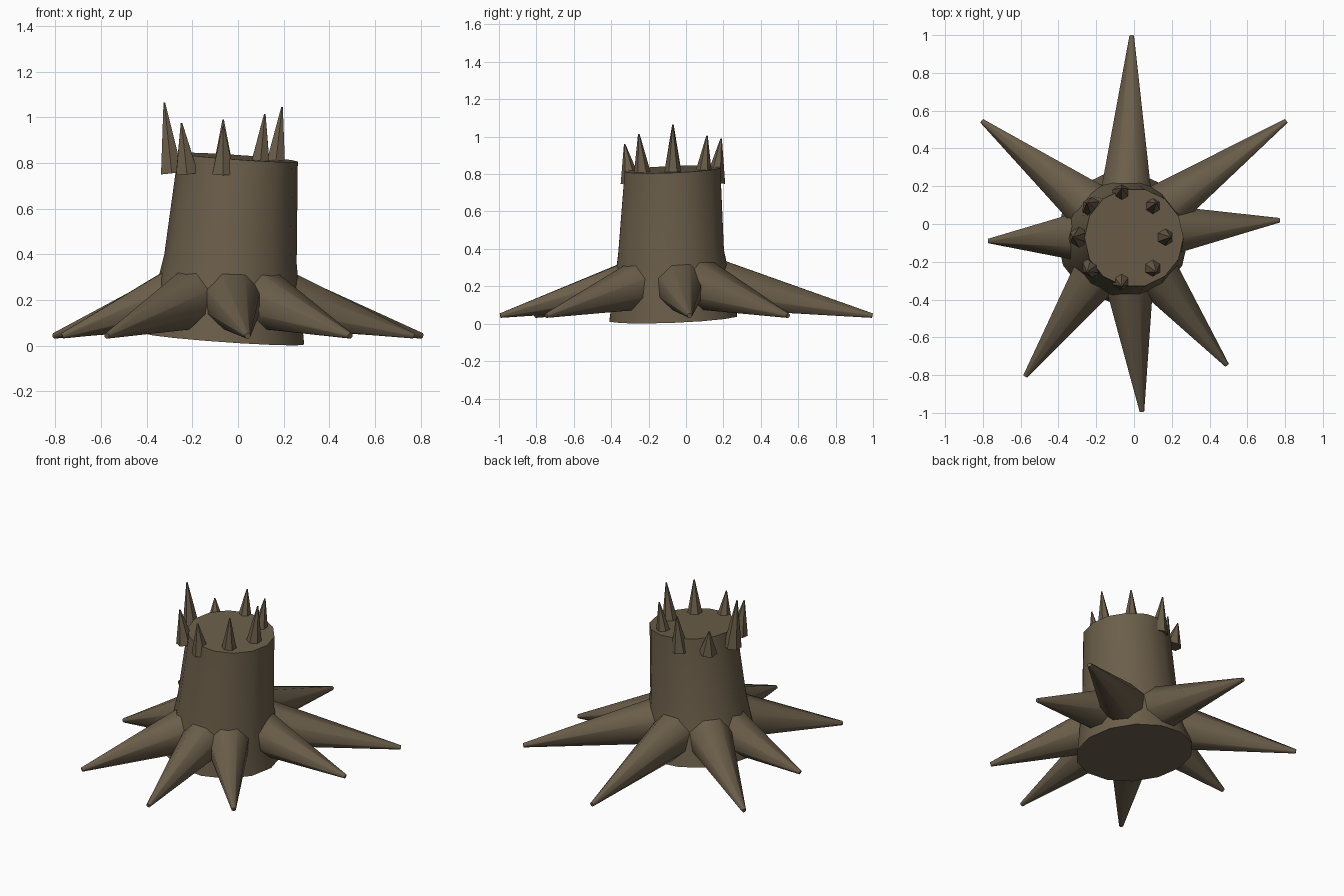
import bpy, bmesh, math
from mathutils import Vector

if "Cube" in bpy.data.objects:
    bpy.data.objects.remove(bpy.data.objects["Cube"])

bark = bpy.data.materials.new("bark brown")
bark.diffuse_color = (0.147, 0.112, 0.068, 1)
bark.use_nodes = True
bark.node_tree.nodes["Principled BSDF"].inputs["Base Color"].default_value = bark.diffuse_color


def make(name, rings, smooth=None):
    """Skin a list of vertex rings, closing both ends."""
    bm = bmesh.new()
    loops = [[bm.verts.new(p) for p in ring] for ring in rings]
    n = len(loops[0])
    for a, b in zip(loops, loops[1:]):
        for i in range(n):
            j = (i + 1) % n
            bm.faces.new((a[i], a[j], b[j], b[i]))
    bm.faces.new(loops[0][::-1])
    bm.faces.new(loops[-1])
    bmesh.ops.recalc_face_normals(bm, faces=bm.faces)
    me = bpy.data.meshes.new(name)
    bm.to_mesh(me)
    bm.free()
    me.materials.append(bark)
    ob = bpy.data.objects.new(name, me)
    bpy.context.collection.objects.link(ob)
    if smooth:
        bpy.ops.object.select_all(action='DESELECT')
        ob.select_set(True)
        bpy.context.view_layer.objects.active = ob
        bpy.ops.object.shade_smooth_by_angle(angle=math.radians(smooth))
    return ob


def cone(name, base, tip, r0, r1, sides, turn, smooth=None):
    """Tapered spike from base to tip, its section square to the axis."""
    base, tip = Vector(base), Vector(tip)
    axis = (tip - base).normalized()
    ref = Vector((0, 0, 1)) if abs(axis.z) < 0.8 else Vector((0, 1, 0))
    side = axis.cross(ref).normalized()
    up = side.cross(axis)
    rings = []
    for c, r in ((base, r0), (tip, r1)):
        rings.append([c + r * (math.cos(a) * side + math.sin(a) * up)
                      for a in (turn + math.tau * i / sides for i in range(sides))])
    return make(name, rings, smooth)


# Leaning, flared trunk: centre x, y, z and radius of each ring
trunk = []
for cx, cy, cz, r in ((-0.06, -0.068, 0.029, 0.35),
                      (-0.033, -0.08, 0.38, 0.29),
                      (0.0, -0.072, 0.825, 0.262)):
    ring = []
    for i in range(14):
        a = math.tau * i / 14
        dx, dy = r * math.cos(a), r * math.sin(a)
        ring.append((cx + dx, cy + dy, cz - 0.07 * dx + 0.04 * dy))
    trunk.append(ring)
make("trunk", trunk, 50)

# Roots spreading from the trunk to tips on the ground
root_tips = ((0.77, 0.02), (0.805, 0.545), (-0.012, 0.997), (-0.805, 0.545),
             (-0.77, -0.09), (-0.575, -0.805), (0.042, -0.993), (0.492, -0.747))
for i, (x, y) in enumerate(root_tips):
    c = Vector((-0.05, -0.055))
    b = c + (Vector((x, y)) - c).normalized() * 0.2
    cone(f"root_{i + 1}", (b.x, b.y, 0.215), (x, y, 0.043),
         0.147, 0.013, 8, math.pi / 8, 50)

# Ring of broken splinters around the top, leaning outward
heights = (1.045, 1.005, 0.99, 0.91, 1.065, 0.975, 0.96, 1.015)
for i, h in enumerate(heights):
    a = math.tau * i / 8
    u = Vector((math.cos(a), math.sin(a), 0))
    c = Vector((-0.065, -0.07, 0))
    cone(f"splinter_{i + 1}", c + u * 0.225 + Vector((0, 0, 0.755)),
         c + u * 0.258 + Vector((0, 0, h)), 0.055, 0.004, 6, math.pi / 6)
